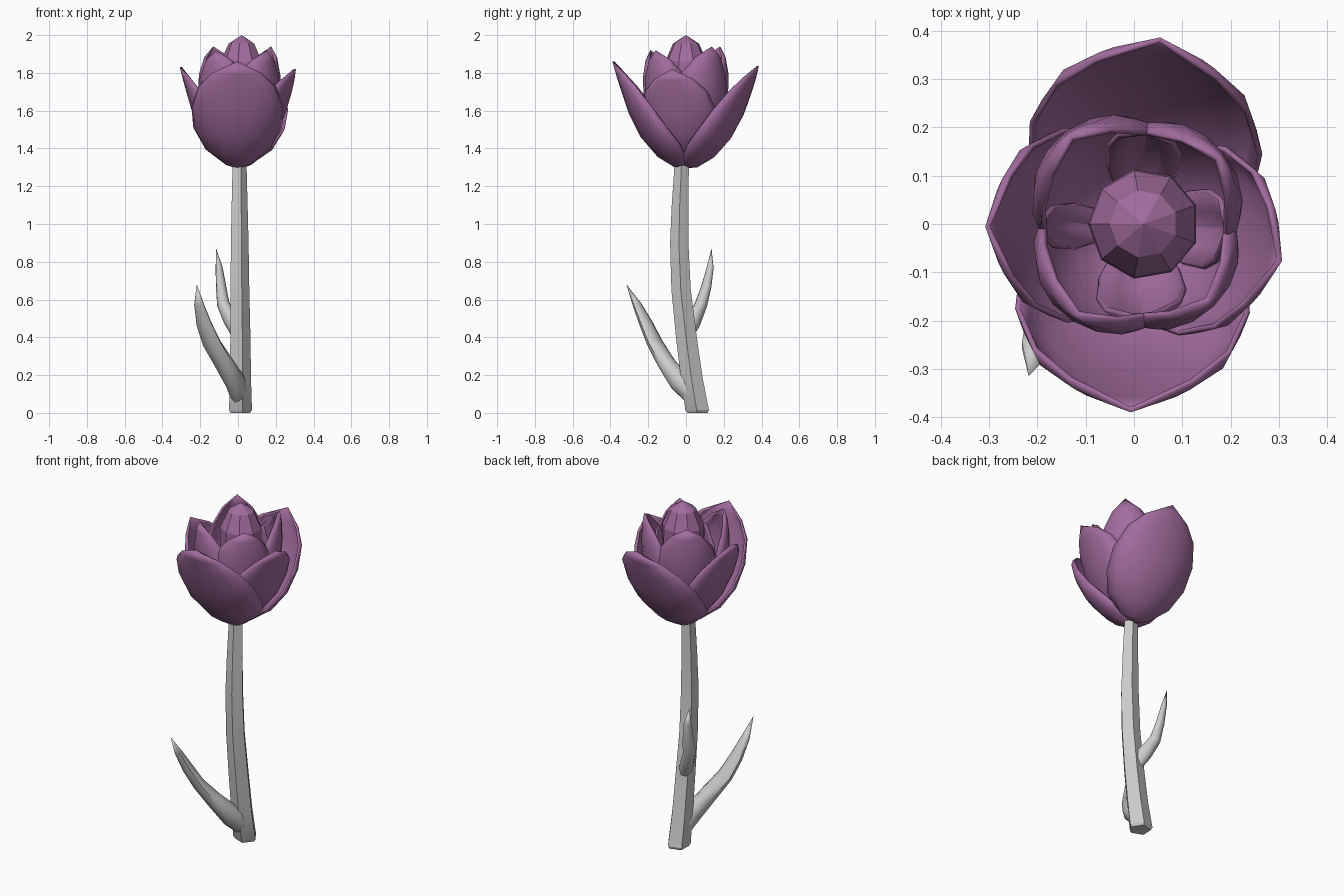
import bpy, bmesh, math
from mathutils import Vector

if "Cube" in bpy.data.objects:
    bpy.data.objects.remove(bpy.data.objects["Cube"])

purple = bpy.data.materials.new("petal_purple")
purple.diffuse_color = (0.36, 0.15, 0.34, 1)
purple.use_nodes = True
purple.node_tree.nodes["Principled BSDF"].inputs["Base Color"].default_value = purple.diffuse_color


def make_object(name, bm, angle=35, material=None):
    bmesh.ops.remove_doubles(bm, verts=bm.verts, dist=0.0005)
    bmesh.ops.recalc_face_normals(bm, faces=bm.faces)
    mesh = bpy.data.meshes.new(name)
    bm.to_mesh(mesh)
    bm.free()
    ob = bpy.data.objects.new(name, mesh)
    bpy.context.collection.objects.link(ob)
    if material:
        mesh.materials.append(material)
    bpy.ops.object.select_all(action='DESELECT')
    ob.select_set(True)
    bpy.context.view_layer.objects.active = ob
    bpy.ops.object.shade_smooth_by_angle(angle=math.radians(angle))
    return ob


def bridge(bm, rows, closed):
    n = len(rows[0])
    for a, b in zip(rows, rows[1:]):
        for i in range(n if closed else n - 1):
            j = (i + 1) % n
            bm.faces.new((a[i], a[j], b[j], b[i]))


# Petal stations: spine radius, spine z, rim radius, rim z, half width
OUTER = [(0.00, 1.295, 0.00, 1.295, 0.00), (0.06, 1.30, -0.01, 1.345, 0.09),
         (0.15, 1.355, 0.03, 1.42, 0.185), (0.24, 1.46, 0.10, 1.51, 0.235),
         (0.305, 1.59, 0.18, 1.62, 0.243), (0.345, 1.71, 0.265, 1.73, 0.205),
         (0.37, 1.79, 0.325, 1.80, 0.13), (0.39, 1.86, 0.39, 1.86, 0.00)]
INNER = [(0.00, 1.34, 0.00, 1.34, 0.00), (0.07, 1.36, 0.01, 1.39, 0.07),
         (0.14, 1.42, 0.03, 1.46, 0.13), (0.20, 1.52, 0.06, 1.57, 0.165),
         (0.235, 1.65, 0.09, 1.69, 0.17), (0.245, 1.78, 0.14, 1.80, 0.14),
         (0.24, 1.88, 0.19, 1.885, 0.08), (0.23, 1.94, 0.23, 1.94, 0.00)]


def petal(name, stations, degrees, reach=1, width=1, base=None, tip=None):
    a = math.radians(degrees)
    z0, z1 = stations[0][1], stations[-1][1]
    base, tip = base or z0, tip or z1
    bm = bmesh.new()
    rows = []
    for sr, sz, rr, rz, w in stations:
        row = []
        for i in range(9):
            t = (i / 4 - 1) * math.pi / 2
            c = math.cos(t)
            r = (rr + (sr - rr) * c) * reach
            z = base + (rz + (sz - rz) * c - z0) * (tip - base) / (z1 - z0)
            s = w * width * math.sin(t)
            row.append(bm.verts.new((r * math.cos(a) - s * math.sin(a),
                                     r * math.sin(a) + s * math.cos(a), z)))
        rows.append(row)
    bridge(bm, rows, False)
    ob = make_object(name, bm, 60, purple)
    mod = ob.modifiers.new("thickness", 'SOLIDIFY')
    mod.thickness = 0.011
    mod.offset = -1
    return ob


# Outer and inner petals
petal("outer_petal_front", OUTER, -91)
petal("outer_petal_back", OUTER, 82, tip=1.835)
petal("outer_petal_left", OUTER, 181, 0.79, 0.83, 1.32, 1.83)
petal("outer_petal_right", OUTER, -14, 0.81, 0.83, 1.32, 1.82)
for i, deg in enumerate((126, 38, -46, -122)):
    petal(f"inner_petal_{i + 1}", INNER, deg, 0.97, tip=1.94 if i < 2 else 1.92)


def tube(name, path, sides, phase, angle, material=None):
    # Horizontal rings: x, y, z, radius
    bm = bmesh.new()
    rows = []
    for x, y, z, r in path:
        rows.append([bm.verts.new((x + r * math.cos(phase + k * math.tau / sides),
                                   y + r * math.sin(phase + k * math.tau / sides), z))
                     for k in range(sides)])
    bridge(bm, rows, True)
    bm.faces.new(rows[0])
    if path[-1][3] > 0.001:
        bm.faces.new(rows[-1])
    return make_object(name, bm, angle, material)


# Central bud, faceted
tube("centre_bud", [(0.02, 0, 1.42, 0.06), (0.02, 0, 1.6, 0.115), (0.02, 0, 1.86, 0.112),
                    (0.02, 0, 1.955, 0.07), (0.02, 0, 2.0, 0.0001)], 9, math.pi, 10, purple)

# Curved stem
tube("stem", [(0.008, 0.062, 0, 0.056), (0.008, 0.06, 0.015, 0.066), (0.008, 0.032, 0.18, 0.061),
              (0.008, 0.003, 0.4, 0.058), (0.006, -0.025, 0.65, 0.054), (0.005, -0.035, 0.9, 0.051),
              (0.005, -0.031, 1.1, 0.046), (0.005, -0.02, 1.36, 0.039)],
     5, math.radians(-75), 30)


def leaf(name, path, heading):
    # Flattened swept leaf: x, y, z, half width, half thickness
    side = Vector((-heading[1], heading[0], 0)).normalized()
    pts = [Vector(p[:3]) for p in path]
    bm = bmesh.new()
    rows = []
    for i, p in enumerate(path):
        tan = (pts[min(i + 1, len(pts) - 1)] - pts[max(i - 1, 0)]).normalized()
        nrm = tan.cross(side).normalized()
        rows.append([bm.verts.new(pts[i] + side * p[3] * math.cos(k * math.tau / 8)
                                  + nrm * p[4] * math.sin(k * math.tau / 8)) for k in range(8)])
    bridge(bm, rows, True)
    bm.faces.new(rows[0])
    return make_object(name, bm, 60)


leaf("lower_leaf", [(0.008, 0.04, 0.09, 0.045, 0.055), (-0.015, -0.035, 0.165, 0.05, 0.06),
                    (-0.075, -0.105, 0.265, 0.055, 0.045), (-0.14, -0.165, 0.37, 0.058, 0.034),
                    (-0.18, -0.21, 0.47, 0.048, 0.03), (-0.207, -0.26, 0.575, 0.03, 0.02),
                    (-0.218, -0.315, 0.68, 0.0001, 0.0001)], (-0.22, -0.33))
leaf("upper_leaf", [(0.005, 0.005, 0.42, 0.035, 0.045), (-0.035, 0.04, 0.49, 0.038, 0.045),
                    (-0.078, 0.08, 0.575, 0.035, 0.032), (-0.09, 0.108, 0.67, 0.03, 0.024),
                    (-0.1, 0.128, 0.77, 0.021, 0.016),
                    (-0.115, 0.135, 0.87, 0.0001, 0.0001)], (-0.115, 0.135))
